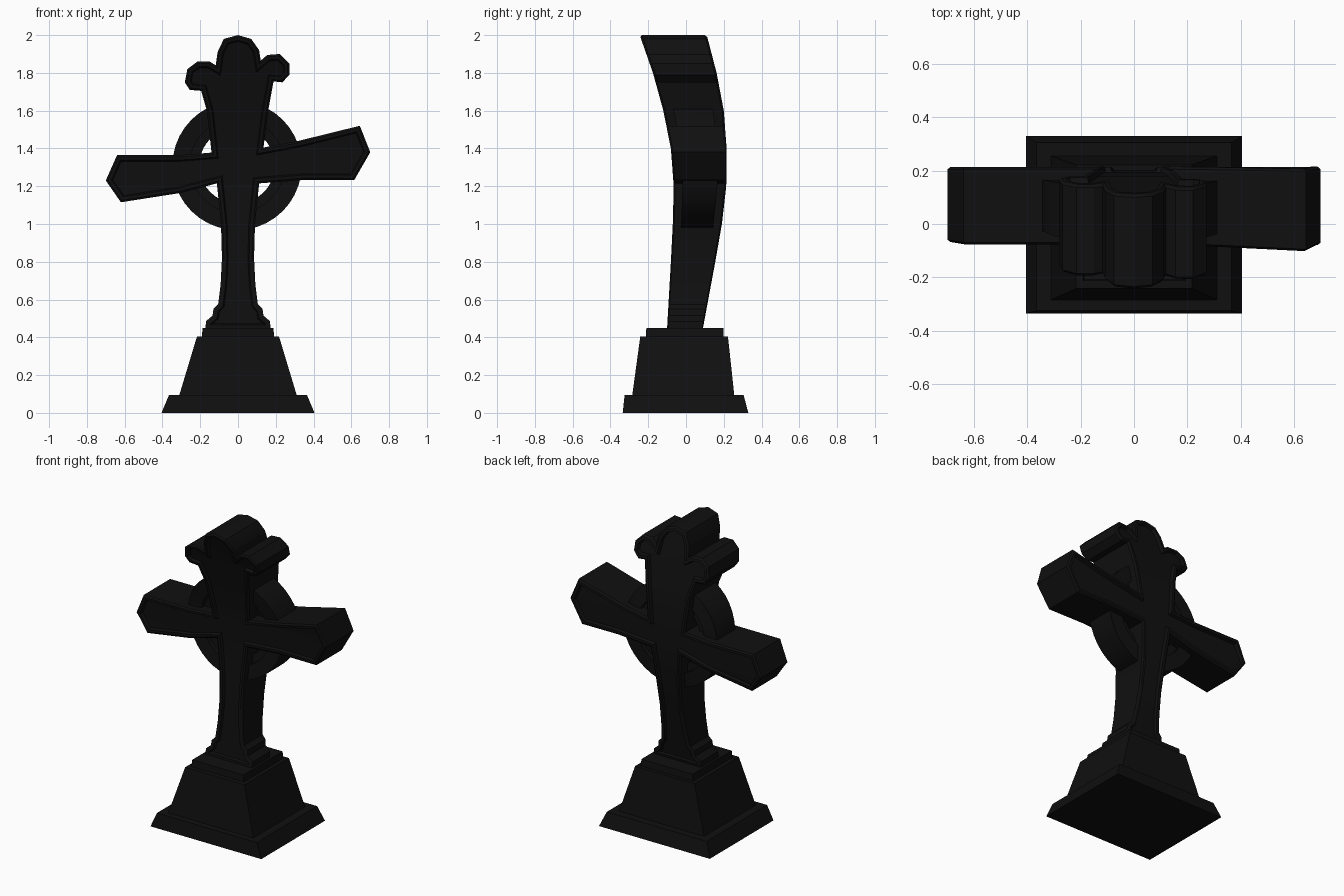
import bpy, bmesh, math

cube = bpy.data.objects.get("Cube")
if cube:
    bpy.data.objects.remove(cube, do_unlink=True)

stone = bpy.data.materials.new("black_stone")
stone.use_nodes = True
COLOUR = (0.005, 0.005, 0.005, 1)
stone.diffuse_color = COLOUR
stone.node_tree.nodes["Principled BSDF"].inputs["Base Color"].default_value = COLOUR

# Side profile of the leaning cross: height, front y, back y
LEAN = [(0.45, -0.10, 0.09), (0.8, -0.08, 0.155), (1.0, -0.07, 0.19), (1.2, -0.065, 0.213),
        (1.4, -0.08, 0.215), (1.6, -0.12, 0.20), (1.8, -0.175, 0.162), (2.0, -0.245, 0.11)]


def lean(z):
    """Front and back y at a height."""
    z = min(max(z, LEAN[0][0]), LEAN[-1][0])
    for (za, fa, ba), (zb, fb, bb) in zip(LEAN, LEAN[1:]):
        if z <= zb:
            t = (z - za) / (zb - za)
            return fa + (fb - fa) * t, ba + (bb - ba) * t


def finish(bm, name, angle=30):
    bmesh.ops.recalc_face_normals(bm, faces=bm.faces[:])
    mesh = bpy.data.meshes.new(name)
    bm.to_mesh(mesh)
    bm.free()
    obj = bpy.data.objects.new(name, mesh)
    bpy.context.collection.objects.link(obj)
    mesh.materials.append(stone)
    bpy.ops.object.select_all(action="DESELECT")
    obj.select_set(True)
    bpy.context.view_layer.objects.active = obj
    bpy.ops.object.shade_smooth_by_angle(angle=math.radians(angle))
    return obj


def bend(bm):
    """Slice into courses, then map depth -1..1 onto the leaning profile."""
    for i in range(16):
        geom = bm.verts[:] + bm.edges[:] + bm.faces[:]
        bmesh.ops.bisect_plane(bm, geom=geom, dist=1e-5,
                               plane_co=(0, 0, 0.5 + i * 0.1), plane_no=(0, 0, 1))
    for v in bm.verts:
        front, back = lean(v.co.z)
        v.co.y = (front + back) / 2 + v.co.y * (back - front) / 2


def base_tier(name, rings):
    """Tapered block from (half width, front y, back y, z) rings."""
    bm = bmesh.new()
    loops = [[bm.verts.new(p) for p in ((-w, f, z), (w, f, z), (w, b, z), (-w, b, z))]
             for w, f, b, z in rings]
    for lo, hi in zip(loops, loops[1:]):
        for i in range(4):
            j = (i + 1) % 4
            bm.faces.new((lo[i], lo[j], hi[j], hi[i]))
    bm.faces.new(loops[0])
    bm.faces.new(loops[-1])
    finish(bm, name)


def ring(name, inner, outer, depth, segments=40):
    """Rectangular band around the crossing."""
    bm = bmesh.new()
    section = ((inner, -depth), (outer, -depth), (outer, depth), (inner, depth))
    loops = []
    for i in range(segments):
        a = math.tau * i / segments
        loops.append([bm.verts.new((r * math.cos(a) - 0.005, y, 1.31 + r * math.sin(a)))
                      for r, y in section])
    for i, here in enumerate(loops):
        there = loops[(i + 1) % segments]
        for k in range(4):
            m = (k + 1) % 4
            bm.faces.new((here[k], here[m], there[m], there[k]))
    bend(bm)
    finish(bm, name)


# Stepped base
base_tier("plinth", [(0.405, -0.335, 0.33, 0), (0.365, -0.325, 0.305, 0.095)])
base_tier("pedestal", [(0.312, -0.285, 0.256, 0.09), (0.217, -0.242, 0.222, 0.405)])
base_tier("pedestal_cap", [(0.192, -0.213, 0.2, 0.4), (0.187, -0.21, 0.198, 0.45)])

# Cross outline, anticlockwise from the right foot
right_side = [(0.172, 0.44), (0.17, 0.485), (0.135, 0.515), (0.13, 0.55), (0.105, 0.575),
              (0.092, 0.68), (0.085, 0.82), (0.09, 1.0), (0.112, 1.215)]
right_arm = [(0.35, 1.233), (0.615, 1.232), (0.70, 1.38), (0.645, 1.52), (0.32, 1.44), (0.135, 1.405)]
crown = [(0.16, 1.6), (0.188, 1.755), (0.235, 1.75), (0.272, 1.79), (0.272, 1.85), (0.222, 1.9),
         (0.155, 1.895), (0.12, 1.865), (0.112, 1.92), (0.07, 1.98), (0, 2.0), (-0.075, 1.98),
         (-0.108, 1.91), (-0.118, 1.84), (-0.15, 1.86), (-0.215, 1.86), (-0.268, 1.82),
         (-0.282, 1.75), (-0.255, 1.71), (-0.195, 1.705), (-0.165, 1.6)]
left_arm = [(-0.14, 1.378), (-0.3, 1.365), (-0.64, 1.365), (-0.70, 1.23), (-0.62, 1.115), (-0.3, 1.165)]
left_side = [(-x, z) for x, z in reversed(right_side)]

bm = bmesh.new()
face = bm.faces.new([bm.verts.new((x, -0.94, z))
                     for x, z in right_side + right_arm + crown + left_arm + left_side])
extruded = bmesh.ops.extrude_face_region(bm, geom=[face], use_keep_orig=True)["geom"]
bmesh.ops.translate(bm, vec=(0, 1.88, 0),
                    verts=[g for g in extruded if isinstance(g, bmesh.types.BMVert)])
bmesh.ops.recalc_face_normals(bm, faces=bm.faces[:])
# Chamfered edge, flat rim and sunken panel on front and back
panels = [f for f in bm.faces if abs(f.normal.y) > 0.9]
for thickness, depth in ((0.01, 0.06), (0.016, 0), (0.007, -0.13)):
    bmesh.ops.inset_individual(bm, faces=panels, thickness=thickness, depth=depth,
                               use_even_offset=True)
bend(bm)
finish(bm, "cross")

# Ring behind the arms, with a shallower inner step
ring("outer_ring", 0.25, 0.342, 0.66)
ring("inner_ring", 0.2, 0.255, 0.45)
